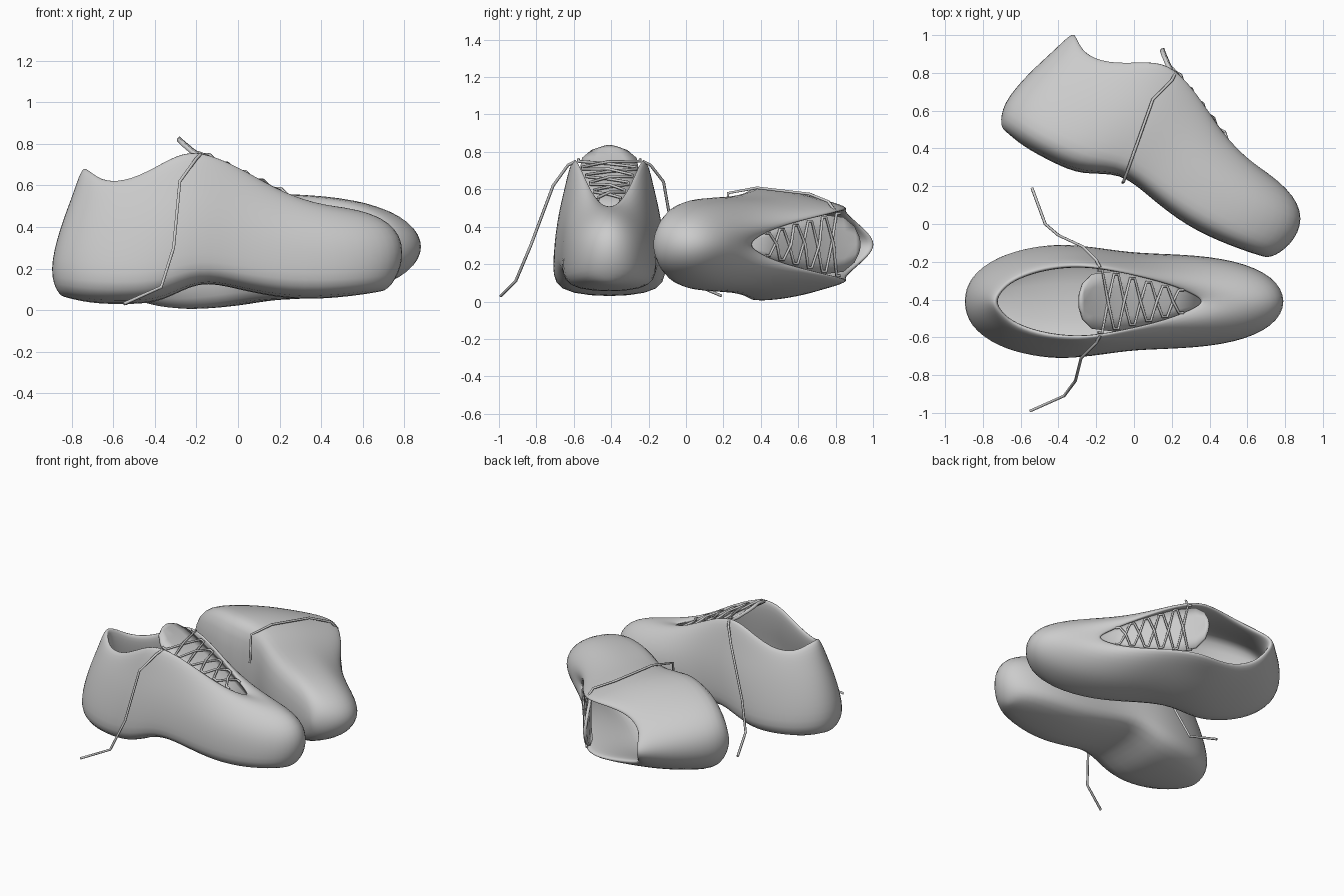
import bpy, bmesh
from math import radians
from mathutils import Matrix, Vector

if "Cube" in bpy.data.objects:
    bpy.data.objects.remove(bpy.data.objects["Cube"])

# Half outlines of the shoe, heel centre to toe centre, from the sole edge up to the rim
SOLE = [(-.87, 0, .07), (-.84, .13, .06), (-.71, .235, .025), (-.53, .285, .022), (-.36, .285, .03),
        (-.19, .25, .145), (0, .235, .095), (.25, .24, .042), (.5, .21, .055), (.69, .125, .085), (.74, 0, .10)]
WIDE = [(-.925, 0, .18), (-.89, .135, .18), (-.74, .245, .17), (-.54, .30, .16), (-.36, .315, .17),
        (-.18, .29, .22), (0, .26, .20), (.25, .255, .17), (.54, .228, .17), (.75, .135, .19), (.815, 0, .21)]
WAIST = [(-.87, 0, .40), (-.83, .115, .40), (-.70, .205, .40), (-.52, .26, .40), (-.36, .285, .42),
         (-.19, .28, .45), (0, .25, .40), (.25, .245, .35), (.54, .212, .35), (.75, .13, .36), (.82, 0, .37)]
SHOULDER = [(-.80, 0, .57), (-.77, .085, .56), (-.68, .165, .53), (-.52, .22, .54), (-.37, .24, .58),
            (-.20, .24, .63), (0, .21, .58), (.22, .185, .49), (.44, .14, .465), (.61, .075, .475), (.68, 0, .478)]
RIM = [(-.765, 0, .70), (-.725, .065, .675), (-.66, .125, .625), (-.52, .18, .635), (-.37, .205, .72),
       (-.23, .205, .79), (-.05, .168, .73), (.10, .128, .645), (.22, .088, .575), (.32, .042, .525), (.385, 0, .51)]


def inner(ring, sx, sy, dz):
    """Copy of an outline shrunk towards the foot axis, for the lining."""
    return [(-.19 + (x + .19) * sx, y * sy, z + dz) for x, y, z in ring]


def add_object(name, bm):
    bmesh.ops.recalc_face_normals(bm, faces=bm.faces)
    mesh = bpy.data.meshes.new(name)
    bm.to_mesh(mesh)
    bm.free()
    for p in mesh.polygons:
        p.use_smooth = True
    obj = bpy.data.objects.new(name, mesh)
    bpy.context.collection.objects.link(obj)
    return obj


def add_lace(name, strands, radius=.008):
    curve = bpy.data.curves.new(name, 'CURVE')
    curve.dimensions = '3D'
    curve.bevel_depth = radius
    curve.bevel_resolution = 1
    curve.use_fill_caps = True
    for pts in strands:
        s = curve.splines.new('POLY')
        s.points.add(len(pts) - 1)
        for p, co in zip(s.points, pts):
            p.co = (*co, 1)
    obj = bpy.data.objects.new(name, curve)
    bpy.context.collection.objects.link(obj)
    return obj


def shoe_upper(name):
    rings = [SOLE, WIDE, WAIST, SHOULDER, RIM, inner(RIM, .93, .83, -.01),
             inner(SHOULDER, .90, .82, -.06), inner(WAIST, .90, .85, -.05), inner(WIDE, .88, .83, .03)]
    bm = bmesh.new()
    loops = []
    for r in rings:
        full = r + [(x, -y, z) for x, y, z in r[-2:0:-1]]
        loops.append([bm.verts.new(v) for v in full])
    n = len(loops[0])
    for a, b in zip(loops, loops[1:]):
        for i in range(n):
            j = (i + 1) % n
            bm.faces.new((a[i], a[j], b[j], b[i]))
    # Sole and insole: strips across the width
    for loop in (loops[0], loops[-1]):
        for i in range(n // 2):
            quad = (loop[i], loop[i + 1], loop[-i - 1], loop[-i])
            bm.faces.new(tuple(dict.fromkeys(quad)))
    obj = add_object(name, bm)
    obj.modifiers.new("smooth", 'SUBSURF').levels = 2
    obj.modifiers["smooth"].render_levels = 2
    return obj


def shoe_tongue(name):
    rows = [(-.288, .04, .83), (-.27, .095, .812), (-.22, .145, .77), (-.1, .16, .69),
            (.05, .13, .625), (.2, .09, .55), (.35, .03, .475)]
    bm = bmesh.new()
    grid = [[bm.verts.new((x, w * t, z - .01 * t * t)) for t in (-1, -.5, 0, .5, 1)] for x, w, z in rows]
    for a, b in zip(grid, grid[1:]):
        for i in range(4):
            bm.faces.new((a[i], a[i + 1], b[i + 1], b[i]))
    obj = add_object(name, bm)
    solid = obj.modifiers.new("thickness", 'SOLIDIFY')
    solid.thickness = .02
    solid.offset = 0
    return obj


def shoe_lacing(name):
    # Two strands zigzag down the throat, crossing the tongue
    strands = []
    for side in (1, -1):
        pts = []
        for k in range(6):
            t = k / 5
            x, w, z = -.18 + .43 * t, .165 - .105 * t, .755 - .205 * t
            s = side * (-1) ** k
            for dx in (-.012, .012):
                pts.append((x + dx, s * w, z - .45 * dx))
            if k < 5:
                pts.append((x + .043, 0, z - .012 + side * .006))
        strands.append(pts)
    return add_lace(name, strands)


# Standing shoe and a copy lying on its side
parts = [shoe_upper("standing_shoe_upper"), shoe_tongue("standing_shoe_tongue"),
         shoe_lacing("standing_shoe_lacing")]
standing = Matrix.Translation((0, -.41, 0))
turn = Matrix.Rotation(radians(-27), 4, 'Z') @ Matrix.Rotation(radians(-90), 4, 'X')
lying = Matrix.Translation((.03, .06, .305)) @ turn
for p in parts:
    copy = p.copy()
    copy.name = p.name.replace("standing", "lying")
    bpy.context.collection.objects.link(copy)
    copy.matrix_world = lying
    p.matrix_world = standing

# Loose lace ends
add_lace("standing_shoe_lace_ends", [
    [(-.18, -.59, .75), (-.2, -.63, .73), (-.28, -.71, .62), (-.31, -.83, .30), (-.37, -.91, .11), (-.55, -.99, .03)],
    [(-.18, -.23, .75), (-.2, -.19, .73), (-.27, -.12, .64), (-.4, -.06, .30), (-.47, 0, .11), (-.54, .19, .03)]])
add_lace("lying_shoe_lace_end", [
    [(.22, .80, .48), (.2, .76, .535), (.1, .66, .575), (0, .38, .608), (-.055, .225, .58), (-.06, .22, .38)]])
